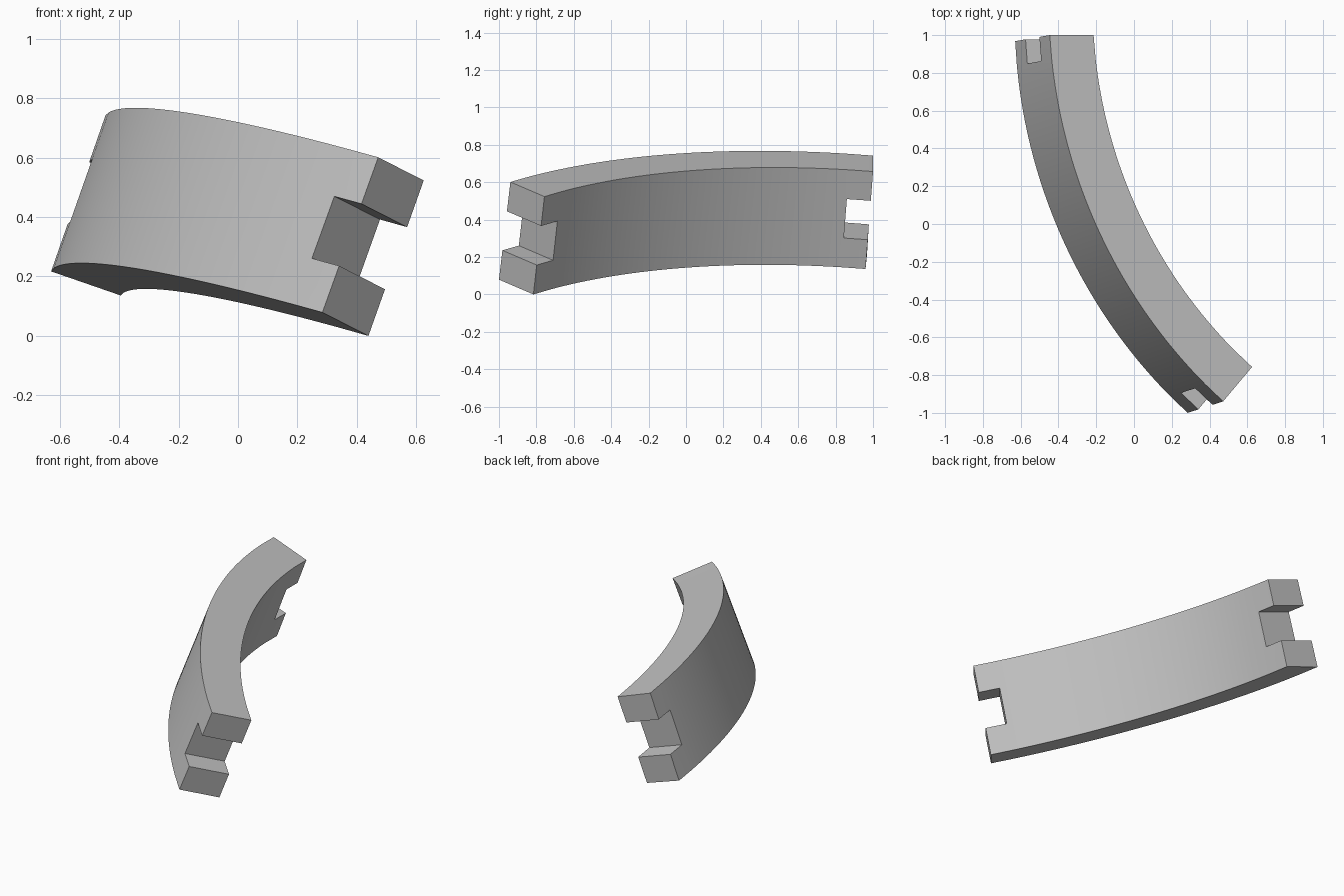
import bpy, bmesh, math
from mathutils import Vector

if "Cube" in bpy.data.objects:
    bpy.data.objects.remove(bpy.data.objects["Cube"], do_unlink=True)

# Arc centres for the lower and upper rims; the block leans along the line joining them
CENTRES = (Vector((1.884, 1.02, -0.733)), Vector((2.072, 1.07, -0.21)))
# End corners (front end, back end) of each rim, outer edge then inner edge
OUTER = (((0.284, -1.0, 0.079), (-0.629, 0.968, 0.217)),
         ((0.472, -0.939, 0.601), (-0.446, 1.0, 0.742)))
INNER = (((0.439, -0.816, 0.0), (-0.395, 0.960, 0.136)),
         ((0.625, -0.757, 0.523), (-0.214, 1.0, 0.657)))
BANDS = (0, 0.3, 0.7, 1)          # heights that bound the end notches
NOTCH = (0.058, 0.064)            # notch depth as a share of the outer and inner arcs
SEGMENTS = 48


def arc_point(centre, ends, t):
    """Point at share t of the arc between two ends, swung about the centre."""
    a, b = (Vector(e) - centre for e in ends)
    radius = a.length * (1 - t) + b.length * t
    return centre + a.normalized().slerp(b.normalized(), t) * radius


def share(i, notch):
    """Arc share of grid station i, with the end stations at the notch floors."""
    if i == 0:
        return 0.0
    if i == SEGMENTS:
        return 1.0
    return notch + (1 - 2 * notch) * (i - 1) / (SEGMENTS - 2)


def filled(i, k):
    """True where the grid cell is solid: the middle band is cut away at both ends."""
    inside = 0 <= i < SEGMENTS and 0 <= k < 3
    return inside and not (k == 1 and i in (0, SEGMENTS - 1))


# Curved block with a square notch in each end
bm = bmesh.new()
grid = {}
for i in range(SEGMENTS + 1):
    for side, rims in enumerate((OUTER, INNER)):
        t = share(i, NOTCH[side])
        low, high = (arc_point(c, e, t) for c, e in zip(CENTRES, rims))
        for k, h in enumerate(BANDS):
            grid[i, side, k] = bm.verts.new(low.lerp(high, h))


def face(*keys):
    bm.faces.new([grid[key] for key in keys])


for i in range(SEGMENTS):
    for k in range(3):
        if not filled(i, k):
            continue
        for s in (0, 1):
            face((i, s, k), (i + 1, s, k), (i + 1, s, k + 1), (i, s, k + 1))
            if not filled(i + 2 * s - 1, k):
                face((i + s, 0, k), (i + s, 1, k), (i + s, 1, k + 1), (i + s, 0, k + 1))
            if not filled(i, k + 2 * s - 1):
                face((i, 0, k + s), (i + 1, 0, k + s), (i + 1, 1, k + s), (i, 1, k + s))

bmesh.ops.recalc_face_normals(bm, faces=bm.faces)
mesh = bpy.data.meshes.new("curved_block")
bm.to_mesh(mesh)
bm.free()
block = bpy.data.objects.new("curved_block", mesh)
bpy.context.collection.objects.link(block)

# Plain grey finish
grey = bpy.data.materials.new("light_grey")
grey.use_nodes = True
colour = (0.55, 0.55, 0.55, 1)
grey.diffuse_color = colour
grey.node_tree.nodes["Principled BSDF"].inputs["Base Color"].default_value = colour
mesh.materials.append(grey)

bpy.ops.object.select_all(action="DESELECT")
block.select_set(True)
bpy.context.view_layer.objects.active = block
bpy.ops.object.shade_smooth_by_angle(angle=math.radians(30))
